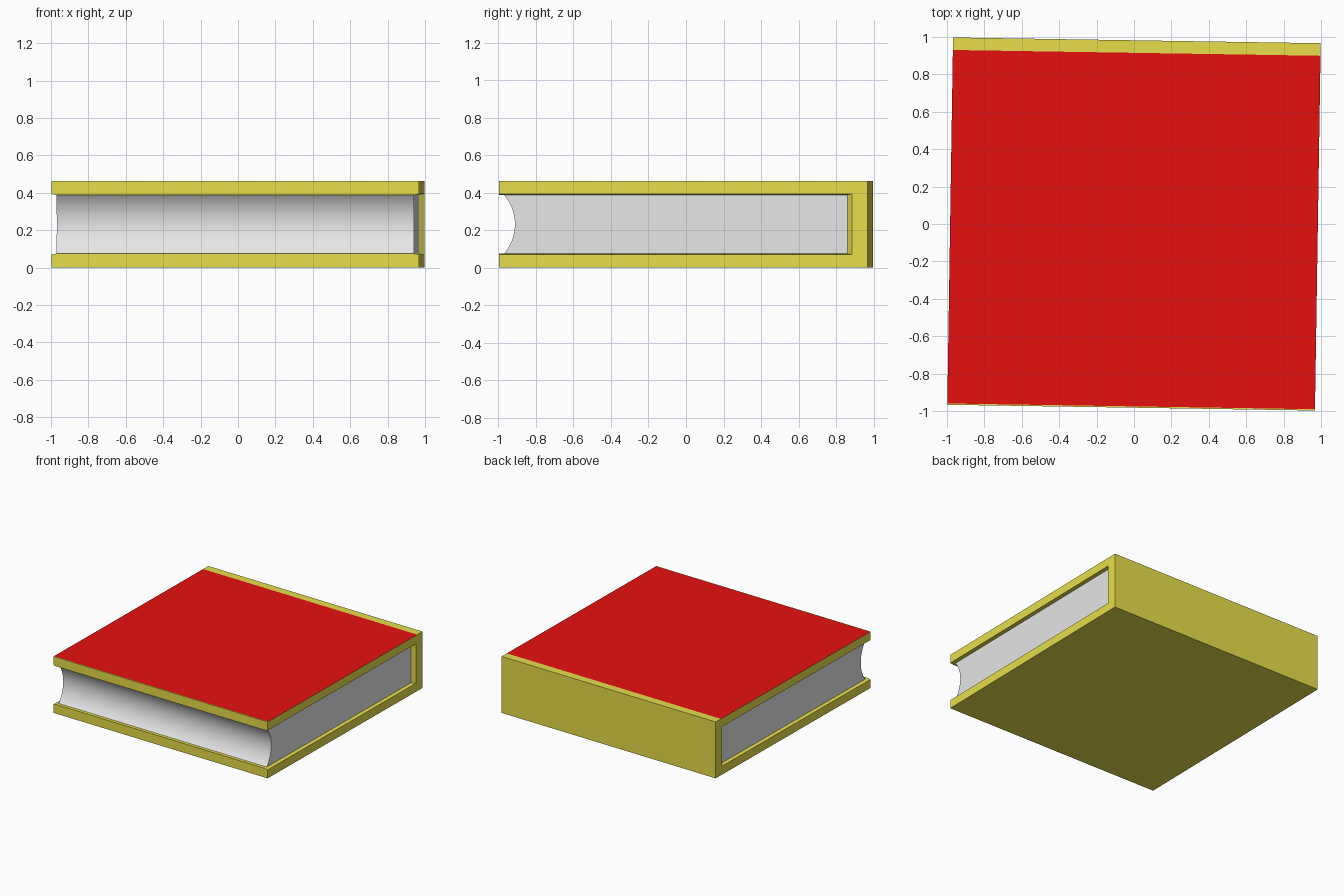
import bpy, bmesh, math

if "Cube" in bpy.data.objects:
    bpy.data.objects.remove(bpy.data.objects["Cube"], do_unlink=True)

TURN = math.radians(-0.9)      # slight turn of the whole book
HALF_W, HALF_D, HEIGHT = 0.983, 0.982, 0.463
BOARD = 0.07                   # cover board thickness
RECESS = 0.028                 # pages sit in from the cover ends
LIP = 0.005


def material(name, colour):
    mat = bpy.data.materials.new(name)
    mat.use_nodes = True
    mat.diffuse_color = (*colour, 1)
    mat.node_tree.nodes["Principled BSDF"].inputs["Base Color"].default_value = (*colour, 1)
    return mat


def loft(name, slices, mats):
    """Skin (x, [(y, z), ...]) profiles along x and cap both ends."""
    bm = bmesh.new()
    rings = [[bm.verts.new((x, y, z)) for y, z in pts] for x, pts in slices]
    count = len(rings[0])
    for a, b in zip(rings, rings[1:]):
        for i in range(count):
            j = (i + 1) % count
            bm.faces.new((a[i], a[j], b[j], b[i]))
    bm.faces.new(rings[0])
    bm.faces.new(rings[-1])
    bmesh.ops.recalc_face_normals(bm, faces=bm.faces)
    mesh = bpy.data.meshes.new(name)
    bm.to_mesh(mesh)
    bm.free()
    obj = bpy.data.objects.new(name, mesh)
    bpy.context.collection.objects.link(obj)
    for mat in mats:
        mesh.materials.append(mat)
    obj.rotation_euler.z = TURN
    return obj


yellow = material("cover yellow", (0.8, 0.73, 0.07))
red = material("cover red", (0.8, 0.005, 0.005))
paper = material("paper", (0.8, 0.8, 0.8))

# Cover: C-shaped profile, its inside slanting in slightly at both ends
RED_FRONT, RED_BACK = -0.975, 0.915


def cover_profile(spine, lip):
    low, high = BOARD + lip, HEIGHT - BOARD - lip
    return [(-HALF_D, 0), (HALF_D, 0), (HALF_D, HEIGHT), (RED_BACK, HEIGHT),
            (RED_FRONT, HEIGHT), (-HALF_D, HEIGHT), (-HALF_D, high),
            (spine, high), (spine, low), (-HALF_D, low)]


outer, inner = cover_profile(0.9, 0), cover_profile(0.877, LIP)
inset = HALF_W - RECESS
cover = loft("cover", [(-HALF_W, outer), (-inset, inner), (inset, inner), (HALF_W, outer)],
             [yellow, red])

# Red panel on the top board
for face in cover.data.polygons:
    if face.normal.z > 0.9 and face.center.z > HEIGHT - 0.01 \
            and RED_FRONT < face.center.y < RED_BACK:
        face.material_index = 1

# Page block with a hollow front edge
STEPS = 20
low, high = BOARD + LIP, HEIGHT - BOARD - LIP
half, depth = (high - low) / 2, 0.058
radius = (half ** 2 + depth ** 2) / (2 * depth)
sweep = math.asin(half / radius)
page_profile = [(0.88, low), (0.88, high)]
for i in range(STEPS + 1):
    angle = sweep * (1 - 2 * i / STEPS)
    page_profile.append((-0.955 + depth - radius * (1 - math.cos(angle)),
                         (low + high) / 2 + radius * math.sin(angle)))
pages = loft("pages", [(-inset, page_profile), (inset, page_profile)], [paper])

bpy.ops.object.select_all(action="DESELECT")
pages.select_set(True)
bpy.context.view_layer.objects.active = pages
bpy.ops.object.shade_smooth_by_angle(angle=math.radians(30))
